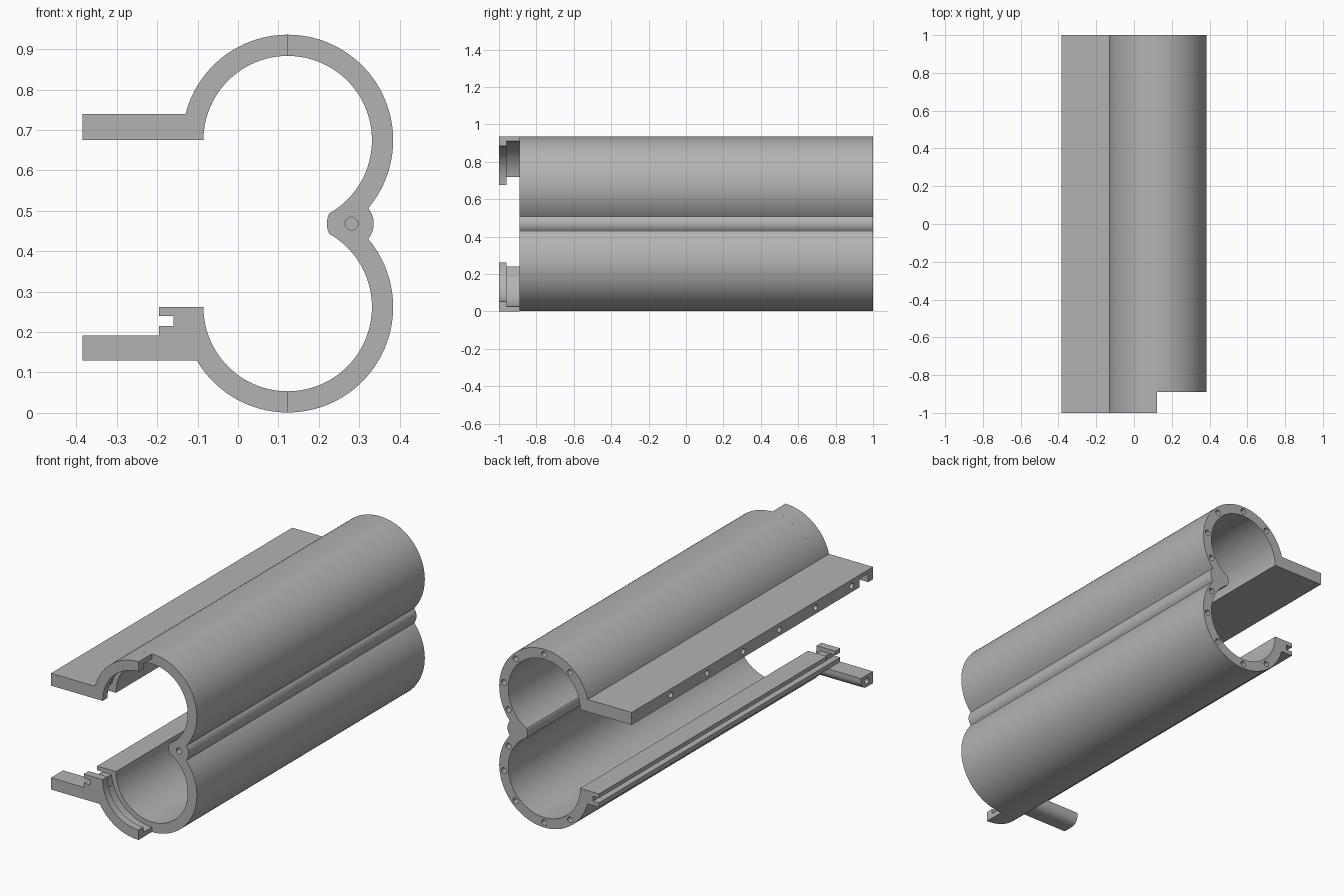
import bpy, bmesh
from math import sin, cos, pi, radians
from mathutils import Vector, Matrix

if "Cube" in bpy.data.objects:
    bpy.data.objects.remove(bpy.data.objects["Cube"], do_unlink=True)

grey = bpy.data.materials.new("plain_grey")
grey.use_nodes = True
grey.diffuse_color = (0.45, 0.45, 0.45, 1)
grey.node_tree.nodes["Principled BSDF"].inputs["Base Color"].default_value = grey.diffuse_color

# Main dimensions
CX, UP, LOW = 0.123, 0.675, 0.262
OUTER, GROOVE, INNER = 0.261, 0.235, 0.2085
HX, HZ, HR = 0.278, 0.4685, 0.058
TIP, FRONT, LIP, STEP, BACK = -0.385, -1.0, -0.96, -0.89, 1.0


def arc(cx, cz, r, a, b):
    """Points of an arc from angle a to b, in degrees."""
    n = max(2, round(abs(b - a) / 3))
    angles = [radians(a + (b - a) * i / n) for i in range(n + 1)]
    return [(cx + r * cos(t), cz + r * sin(t)) for t in angles]


def finish(name, bm):
    bmesh.ops.recalc_face_normals(bm, faces=bm.faces)
    mesh = bpy.data.meshes.new(name)
    bm.to_mesh(mesh)
    bm.free()
    mesh.materials.append(grey)
    ob = bpy.data.objects.new(name, mesh)
    bpy.context.collection.objects.link(ob)
    return ob


def extrude(name, points, start, end, axis="y"):
    """Extrude an outline along y (points are x, z) or x (points are y, z)."""
    bm = bmesh.new()
    place = (lambda p: (p[0], start, p[1])) if axis == "y" else (lambda p: (start, *p))
    face = bm.faces.new([bm.verts.new(place(p)) for p in points])
    geom = bmesh.ops.extrude_face_region(bm, geom=[face])["geom"]
    move = Vector((0, end - start, 0)) if axis == "y" else Vector((end - start, 0, 0))
    bmesh.ops.translate(bm, vec=move, verts=[g for g in geom if isinstance(g, bmesh.types.BMVert)])
    bmesh.ops.remove_doubles(bm, verts=bm.verts, dist=1e-5)
    return finish(name, bm)


def drill(ob, holes, axis, r=0.015, depth=0.2):
    """Cut round blind holes, centred on the given points, along an axis."""
    bm = bmesh.new()
    turn = Matrix.Rotation(pi / 2, 4, "X" if axis == "y" else "Y")
    for p in holes:
        bmesh.ops.create_cone(bm, cap_ends=True, segments=20, radius1=r, radius2=r,
                              depth=depth, matrix=Matrix.Translation(p) @ turn)
    cutter = finish("hole_cutter", bm)
    cutter.hide_render = True
    mod = ob.modifiers.new("holes", "BOOLEAN")
    mod.operation, mod.solver, mod.object = "DIFFERENCE", "EXACT", cutter
    bpy.context.view_layer.objects.active = ob
    bpy.ops.object.modifier_apply(modifier=mod.name)
    bpy.data.objects.remove(cutter, do_unlink=True)


# Shared outline pieces
flange = [(TIP, UP), (TIP, 0.74)]
slot = [(-0.195, 0.215), (-0.16, 0.215), (-0.16, 0.24)]
block = [(-0.195, 0.192)] + slot + [(-0.195, 0.24), (-0.195, LOW)]
JOIN = 165.6      # outer arc meets the flange top
LOWJOIN = -164.4  # outer arc meets the block underside

# Double tube with hinge ridge, flange and slotted block
body = extrude("double_tube_body",
               flange + arc(CX, UP, OUTER, JOIN, -40) + arc(HX, HZ, HR, 39, -39)
               + arc(CX, LOW, OUTER, 40, LOWJOIN) + block
               + arc(CX, LOW, INNER, -180, 60.4) + arc(HX, HZ, HR, 206, 154)
               + arc(CX, UP, INNER, -60.4, 180), STEP, BACK)

# Half rings at the front: end lips, and thinner grooved sections behind them
parts = [body]
parts.append(extrude("upper_front_lip", flange + arc(CX, UP, OUTER, JOIN, 90)
                     + arc(CX, UP, INNER, 90, 180), FRONT, LIP))
parts.append(extrude("upper_front_groove", [(TIP, 0.72), (TIP, 0.74)]
                     + arc(CX, UP, OUTER, JOIN, 90)
                     + arc(CX, UP, GROOVE, 90, 169), LIP, STEP))
parts.append(extrude("lower_front_lip", arc(CX, LOW, OUTER, -90, LOWJOIN) + block
                     + arc(CX, LOW, INNER, -180, -90), FRONT, LIP))
parts.append(extrude("lower_front_groove", arc(CX, LOW, OUTER, -90, LOWJOIN)
                     + [(-0.195, 0.192)] + slot
                     + arc(CX, LOW, GROOVE, -174.6, -90), LIP, STEP))

# Side bar with a rounded lower rear edge
bar = extrude("lower_side_bar", [(FRONT, 0.192), (FRONT, 0.13)]
              + arc(-0.945, 0.175, 0.045, -90, 0) + [(-0.9, 0.192)],
              TIP, -0.1, "x")
parts.append(bar)

# Screw holes in the back rings, flange edge and bar end, and the hinge pin hole
ring_holes = []
for a in (130, 90, 45, 6, -28):
    x, dz = CX + 0.235 * cos(radians(a)), 0.235 * sin(radians(a))
    ring_holes += [(x, BACK, UP + dz), (x, BACK, LOW - dz)]
drill(body, ring_holes, "y")
drill(body, [(HX + 0.003, STEP, HZ)], "y", 0.016, 0.4)
drill(body, [(TIP, 0.675 - 0.3 * i, 0.7075) for i in range(6)], "x")
drill(bar, [(TIP, -0.95, 0.161)], "x")

# Smooth curved walls, sharp edges
bpy.ops.object.select_all(action="DESELECT")
for ob in parts:
    ob.select_set(True)
bpy.context.view_layer.objects.active = body
bpy.ops.object.shade_smooth_by_angle(angle=radians(30))
